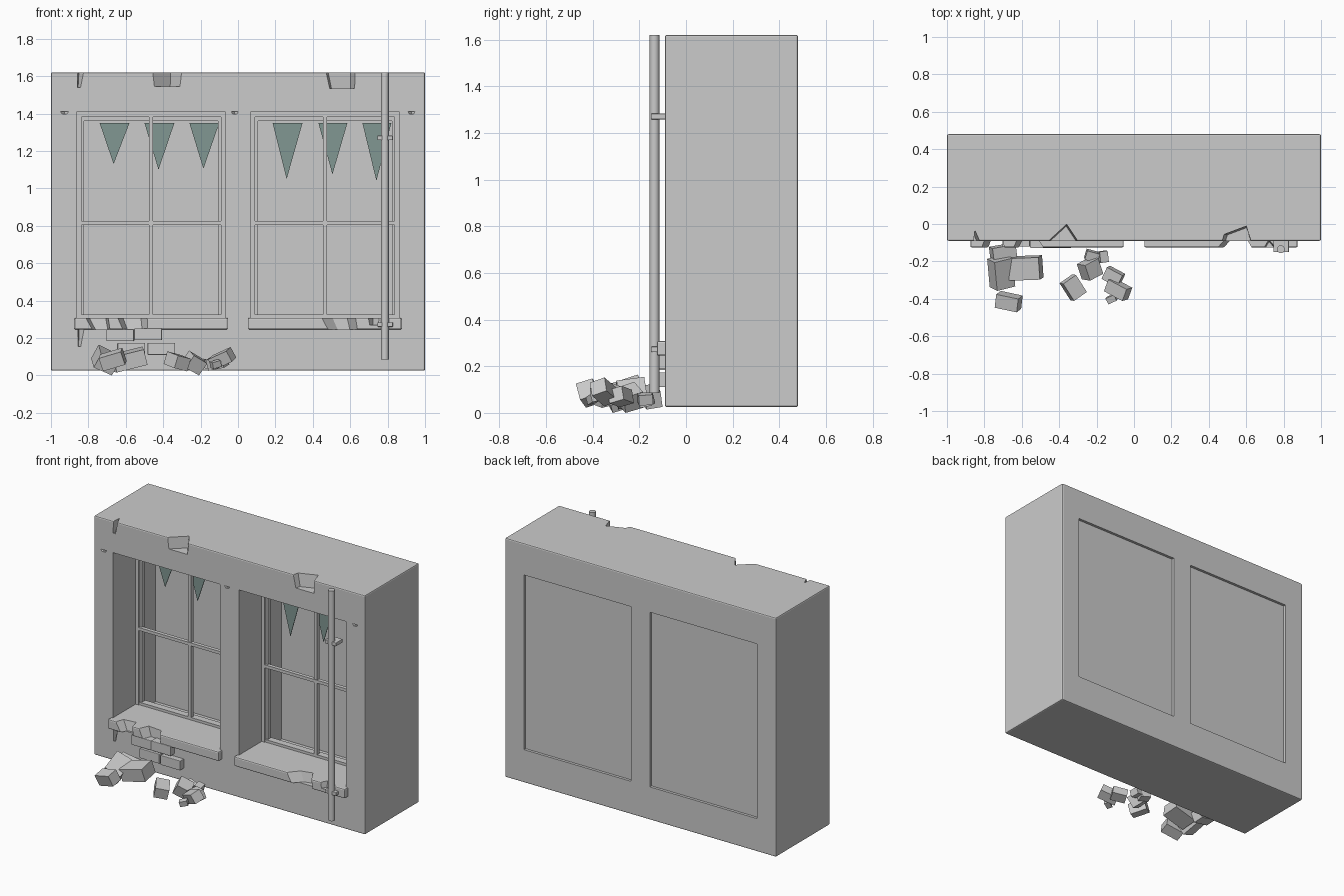
import bpy, bmesh, math
from mathutils import Vector, Euler

if "Cube" in bpy.data.objects:
    bpy.data.objects.remove(bpy.data.objects["Cube"], do_unlink=True)


def material(name, rgb):
    m = bpy.data.materials.new(name)
    m.use_nodes = True
    m.diffuse_color = (*rgb, 1)
    m.node_tree.nodes["Principled BSDF"].inputs["Base Color"].default_value = (*rgb, 1)
    return m


GREY = material("plain_grey", (0.6, 0.6, 0.6))
GREEN = material("muted_green", (0.22, 0.31, 0.29))


def finish(name, bm, mat=GREY):
    bmesh.ops.recalc_face_normals(bm, faces=bm.faces)
    me = bpy.data.meshes.new(name)
    bm.to_mesh(me)
    bm.free()
    me.materials.append(mat)
    ob = bpy.data.objects.new(name, me)
    bpy.context.collection.objects.link(ob)
    return ob


def box(name, x, y, z, bevel=0.0):
    """Box from (min, max) pairs, with optional edge bevel."""
    bm = bmesh.new()
    bmesh.ops.create_cube(bm, size=1)
    for v in bm.verts:
        v.co = [lo + (c + 0.5) * (hi - lo) for c, (lo, hi) in zip(v.co, (x, y, z))]
    if bevel:
        bmesh.ops.bevel(bm, geom=bm.edges[:], offset=bevel, segments=2,
                        profile=0.5, affect='EDGES')
    return finish(name, bm)


def wedge(plan, z0, z1, shrink=0.85, lean=0.0):
    """Tapered prism cutter: plan outline at the top, shrunk at the bottom."""
    bm = bmesh.new()
    mid = sum((Vector(p) for p in plan), Vector((0, 0))) / len(plan)
    for p in plan:
        low = mid + (Vector(p) - mid) * shrink
        bm.verts.new((p[0], p[1], z1))
        bm.verts.new((low.x + lean, low.y, z0))
    bmesh.ops.convex_hull(bm, input=bm.verts[:])
    return finish("cutter", bm)


def cut(ob, cutters):
    """Subtract the cutters, bake the result and drop the cutters."""
    for c in cutters:
        c.hide_render = True
        mod = ob.modifiers.new("cut", 'BOOLEAN')
        mod.operation = 'DIFFERENCE'
        mod.solver = 'EXACT'
        mod.object = c
    dg = bpy.context.evaluated_depsgraph_get()
    dg.update()
    me = bpy.data.meshes.new_from_object(ob.evaluated_get(dg))
    ob.modifiers.clear()
    ob.data = me
    for c in cutters:
        bpy.data.objects.remove(c, do_unlink=True)


FRONT, BACK = -0.09, 0.48
SIDES = (("right", -1), ("left", 1))
CX, HALF = 0.465, 0.395
Z0, Z1 = 0.245, 1.41

# wall with two through openings, chipped top edge and cracks
wall = box("wall", (-1, 1), (FRONT, BACK), (0.025, 1.62), 0.008)
cutters = [box("cutter", (s * CX - HALF, s * CX + HALF), (-0.3, 0.7), (Z0, Z1))
           for _, s in SIDES]
cutters += [
    wedge([(-0.86, -0.12), (-0.85, -0.03), (-0.81, -0.12)], 1.54, 1.63, 0.5, -0.01),
    wedge([(-0.49, -0.12), (-0.36, 0.0), (-0.28, -0.12)], 1.545, 1.63, 0.85, 0.0),
    wedge([(0.46, -0.12), (0.48, -0.055), (0.6, -0.01), (0.635, -0.12)], 1.535, 1.63, 0.85, 0.01),
    wedge([(-0.86, -0.12), (-0.85, -0.04), (-0.8, -0.12)], 0.155, 0.27, 0.4, -0.01),
]
for x0, x1 in ((-0.97, -0.885), (-0.055, 0.02), (0.89, 0.965)):
    cutters.append(wedge([(x0, -0.12), ((x0 + x1) / 2, -0.06), (x1, -0.12)], 1.397, 1.41, 0.7))
cut(wall, cutters)

for side, s in SIDES:
    cx = s * CX
    L, R = cx - HALF, cx + HALF
    # backing panel, slightly recessed at the rear
    box(f"{side}_backing_panel", (L, R), (0.36, 0.462), (Z0, Z1))
    # outer frame and thinner inner bead
    for t0, t1, y0, y1, part in ((0, 0.022, 0.15, 0.2, "frame"),
                                 (0.022, 0.036, 0.165, 0.19, "bead")):
        box(f"{side}_{part}_jamb_a", (L + t0, L + t1), (y0, y1), (Z0, Z1))
        box(f"{side}_{part}_jamb_b", (R - t1, R - t0), (y0, y1), (Z0, Z1))
        box(f"{side}_{part}_head", (L, R), (y0, y1), (Z1 - t1 * 1.35, Z1 - t0 * 1.35))
    box(f"{side}_bottom_rail", (L, R), (0.155, 0.2), (0.3, 0.325))
    # glazing bars
    box(f"{side}_cross_bar", (L + 0.01, R - 0.01), (0.15, 0.175), (0.805, 0.825))
    box(f"{side}_mullion", (cx - 0.011, cx + 0.011), (0.155, 0.178), (0.3, 1.39))
    # sill with broken front edge
    sill = box(f"{side}_sill", (cx - 0.41, cx + 0.41), (-0.125, 0.18), (0.245, 0.308), 0.008)
    if s < 0:
        chips = [wedge([(-0.83, -0.15), (-0.8, -0.07), (-0.71, -0.06), (-0.69, -0.15)], 0.235, 0.32, 0.7, 0.03),
                 wedge([(-0.66, -0.15), (-0.62, -0.06), (-0.52, -0.07), (-0.47, -0.15)], 0.235, 0.32, 0.75, 0.02)]
    else:
        chips = [wedge([(0.42, -0.15), (0.5, -0.06), (0.58, -0.04), (0.64, -0.15)], 0.235, 0.32, 0.8, 0.03),
                 wedge([(0.68, -0.15), (0.72, -0.08), (0.78, -0.15)], 0.27, 0.32, 0.7)]
    cut(sill, chips)

# hanging pennants: left edge, right edge, tip x, tip z
for i, (x0, x1, xt, zt) in enumerate((
        (-0.74, -0.58, -0.665, 1.13), (-0.5, -0.34, -0.425, 1.1), (-0.26, -0.1, -0.185, 1.105),
        (0.185, 0.345, 0.26, 1.05), (0.43, 0.585, 0.505, 1.075), (0.665, 0.82, 0.74, 1.04))):
    bm = bmesh.new()
    for y in (0.18, 0.184):
        for x, z in ((x0, 1.35), (x1, 1.35), (xt, zt)):
            bm.verts.new((x, y, z))
    bmesh.ops.convex_hull(bm, input=bm.verts[:])
    finish(f"pennant_{i + 1}", bm, GREEN)

# drainpipe and its brackets
bm = bmesh.new()
bmesh.ops.create_cone(bm, cap_ends=True, segments=16, radius1=0.021, radius2=0.021, depth=1.535)
bmesh.ops.translate(bm, verts=bm.verts, vec=(0.785, -0.135, 0.8525))
pipe = finish("drainpipe", bm)
for p in pipe.data.polygons:
    p.use_smooth = len(p.vertices) == 4
for name, z in (("upper", 1.27), ("lower", 0.272)):
    box(f"{name}_pipe_bracket", (0.745, 0.828), (-0.15, FRONT + 0.01), (z - 0.012, z + 0.012), 0.003)

# exposed bricks standing out of the wall face
for i, (x, z) in enumerate(((-0.48, 0.22), (-0.41, 0.142), (-0.57, 0.142), (-0.63, 0.215))):
    box(f"exposed_brick_{i + 1}", (x - 0.073, x + 0.073), (-0.128 + 0.008 * (i > 1), -0.05),
        (z - 0.032, z + 0.032), 0.003)

# fallen rubble: centre, size, rotation in degrees
RUBBLE = (
    ((-0.58, -0.235, 0.085), (0.17, 0.12, 0.085), (8, -14, 2)),
    ((-0.71, -0.26, 0.08), (0.11, 0.16, 0.085), (20, 25, 14)),
    ((-0.7, -0.15, 0.07), (0.13, 0.07, 0.07), (10, 15, 10)),
    ((-0.67, -0.415, 0.085), (0.125, 0.075, 0.075), (18, -16, -12)),
    ((-0.325, -0.34, 0.075), (0.085, 0.11, 0.07), (12, 12, 35)),
    ((-0.235, -0.24, 0.065), (0.09, 0.09, 0.08), (20, 28, 28)),
    ((-0.11, -0.28, 0.07), (0.095, 0.07, 0.06), (15, -10, -28)),
    ((-0.085, -0.35, 0.09), (0.12, 0.07, 0.065), (20, -22, -28)),
    ((-0.165, -0.175, 0.06), (0.045, 0.06, 0.045), (5, 15, 8)),
    ((-0.12, -0.4, 0.06), (0.05, 0.035, 0.035), (10, -15, 25)),
    ((-0.225, -0.17, 0.055), (0.07, 0.05, 0.05), (12, 8, -15)),
)
for i, (pos, size, rot) in enumerate(RUBBLE):
    rubble = box(f"rubble_{i + 1}", *[(-d / 2, d / 2) for d in size])
    turn = Euler([math.radians(a) for a in rot]).to_matrix()
    for v in rubble.data.vertices:
        v.co = turn @ v.co + Vector(pos)
        v.co.z = max(v.co.z, 0.0)
